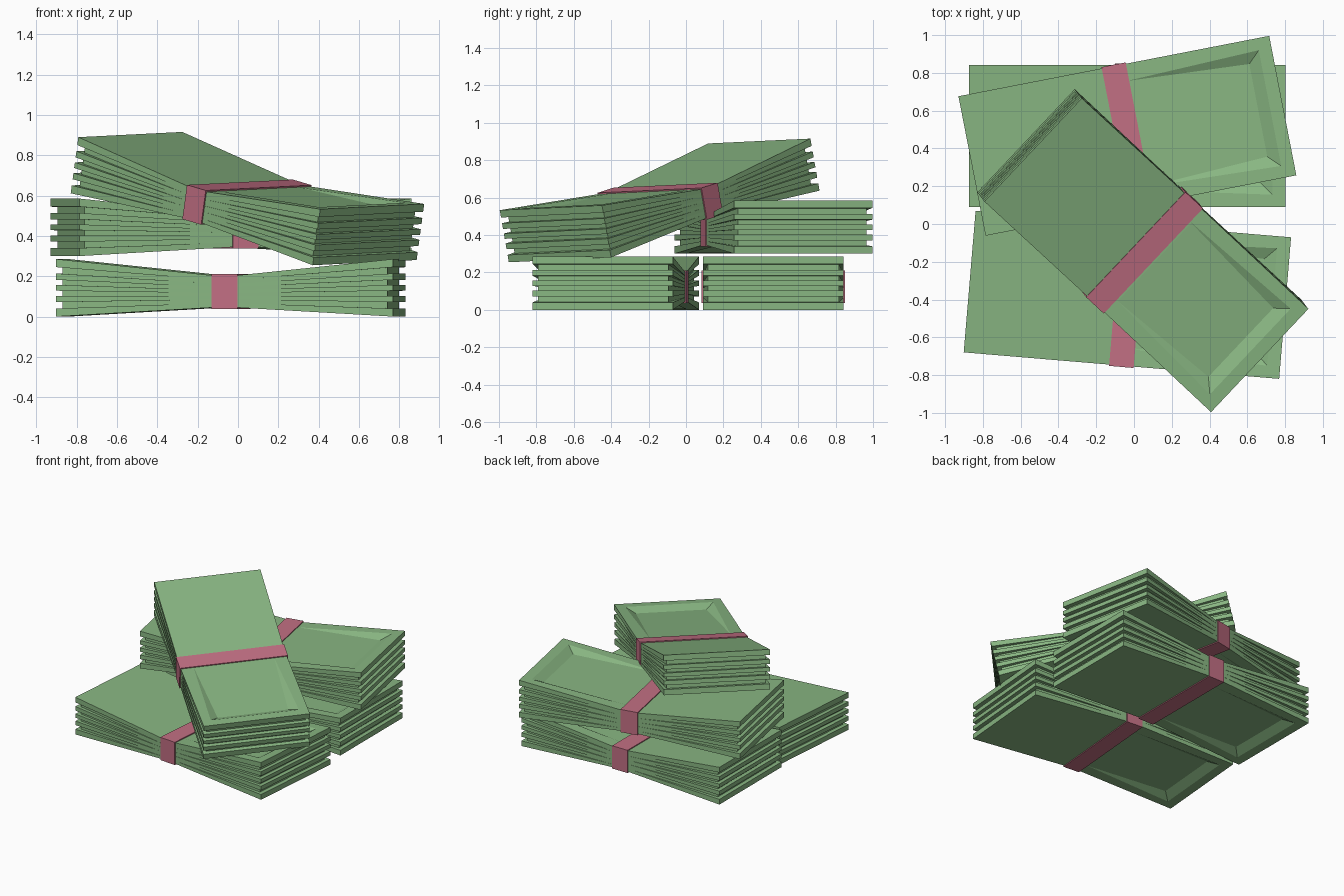
import bpy
import bmesh
from math import radians
from mathutils import Matrix, Vector

cube = bpy.data.objects.get("Cube")
if cube:
    bpy.data.objects.remove(cube, do_unlink=True)

# Sizes of one banded stack, measured from its own middle
L, W, H = 0.838, 0.376, 0.285       # half length, half width, full end height
BAND = 0.065                        # half width of the paper band
WAIST_LOW, WAIST_HIGH = -0.098, 0.062
LEVELS = [0, .14, .25, .36, .45, .55, .64, .75, .86, 1]


def material(name, color):
    mat = bpy.data.materials.new(name)
    mat.use_nodes = True
    mat.diffuse_color = (*color, 1)
    mat.node_tree.nodes["Principled BSDF"].inputs["Base Color"].default_value = (*color, 1)
    return mat


green = material("note_green", (0.25, 0.47, 0.225))
pink = material("band_pink", (0.54, 0.16, 0.23))


def height(level, x):
    """Height of a level, pinched at the band and fanned out at the ends."""
    t = max(0, (abs(x) - BAND) / (L - BAND))
    waist = WAIST_LOW + (WAIST_HIGH - WAIST_LOW) * level
    return waist + (H * (level - 0.5) - waist) * t


def bridge(bm, a, b):
    for i in range(len(a)):
        j = (i + 1) % len(a)
        bm.faces.new((a[i], a[j], b[j], b[i]))


def sunken_panel(bm, quad, level, side):
    """Frame and sloped recess that deepens toward the end of the note."""
    def loop(x0, y0, x1, y1, depth):
        sign = -1 if level == 1 else 1
        pts = [(x0, -y0, 0), (x1, -y1, depth), (x1, y1, depth), (x0, y0, 0)]
        return [bm.verts.new((side * x, side * y, height(level, x) + sign * d))
                for x, y, d in pts]
    outer = loop(0.07, 0.286, 0.769, 0.312, 0)
    inner = loop(0.075, 0.284, 0.706, 0.25, 0.03)
    bridge(bm, quad, outer)
    bridge(bm, outer, inner)
    bm.faces.new(inner)


def add_layer(bm, low, high, inset):
    """One layer of notes: four cross sections joined along the length."""
    rings = []
    for x, w in ((-L + inset, W - inset * .85), (-BAND, W),
                 (BAND, W), (L - inset, W - inset * .85)):
        rings.append([bm.verts.new((x, y, height(lev, x)))
                      for y, lev in ((-w, low), (w, low), (w, high), (-w, high))])
    bm.faces.new(rings[0])
    bm.faces.new(rings[-1])
    for k in range(3):
        a, b = rings[k], rings[k + 1]
        for i in range(4):
            j = (i + 1) % 4
            if i == 2 and k == 2 and high == 1:
                sunken_panel(bm, [a[3], b[3], b[2], a[2]], 1, 1)
            elif i == 0 and k == 0 and low == 0:
                sunken_panel(bm, [b[1], a[1], a[0], b[0]], 0, -1)
            else:
                bm.faces.new((a[i], a[j], b[j], b[i]))


def finish(bm, name, mat):
    bmesh.ops.recalc_face_normals(bm, faces=bm.faces)
    mesh = bpy.data.meshes.new(name)
    bm.to_mesh(mesh)
    bm.free()
    mesh.materials.append(mat)
    return mesh


# Fanned notes: every second layer is set back at the ends
bm = bmesh.new()
for n in range(len(LEVELS) - 1):
    add_layer(bm, LEVELS[n], LEVELS[n + 1], 0.03 * (n % 2))
notes_mesh = finish(bm, "notes", green)

# Paper band around the waist
bm = bmesh.new()
bmesh.ops.create_cube(bm, size=1)
bmesh.ops.scale(bm, vec=(2 * BAND, 2 * W + 0.014, 0.174), verts=bm.verts)
bmesh.ops.translate(bm, vec=(0, 0, (WAIST_LOW + WAIST_HIGH) / 2), verts=bm.verts)
band_mesh = finish(bm, "band", pink)


def flat(x, y, z, angle):
    return Matrix.Translation((x, y, z)) @ Matrix.Rotation(radians(angle), 4, "Z")


# Top stack leans across the others
along = Vector((0.716, -0.665, -0.213)).normalized()
across = Vector((0.67, 0.741, 0.039))
across = (across - along * across.dot(along)).normalized()
leaning = Matrix((along, across, along.cross(across))).transposed().to_4x4()

placements = {
    "front_stack": flat(-0.035, -0.375, 0.1425, -4.8),
    "back_stack": flat(-0.035, 0.467, 0.1425, 0),
    "middle_stack": flat(-0.035, 0.467, 0.4425, 11),
    "top_stack": Matrix.Translation((0.047, -0.141, 0.585)) @ leaning,
}
for name, matrix in placements.items():
    for part, mesh in (("notes", notes_mesh), ("band", band_mesh)):
        obj = bpy.data.objects.new(f"{name}_{part}", mesh)
        obj.matrix_world = matrix
        bpy.context.collection.objects.link(obj)
